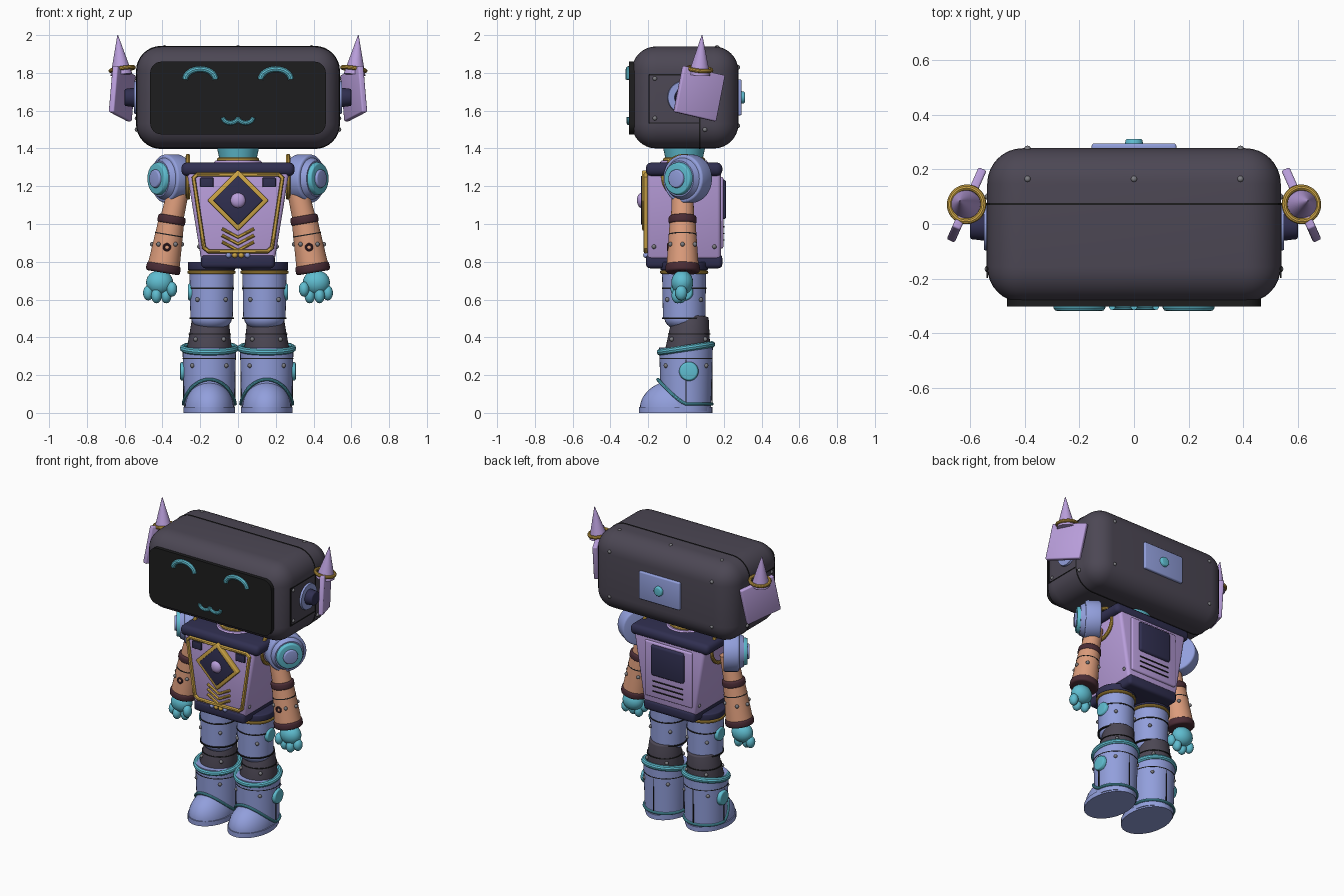
import bpy, bmesh, math
from mathutils import Vector, Matrix, Euler

if "Cube" in bpy.data.objects:
    bpy.data.objects.remove(bpy.data.objects["Cube"], do_unlink=True)


def material(name, shade):
    lin = [(c / 255 / 12.92 if c < 11 else ((c / 255 + 0.055) / 1.055) ** 2.4) for c in bytes.fromhex(shade)]
    m = bpy.data.materials.new(name)
    m.use_nodes = True
    m.diffuse_color = (*lin, 1)
    m.node_tree.nodes["Principled BSDF"].inputs["Base Color"].default_value = (*lin, 1)
    return m


lilac = material("lilac", "b99edb")
blue = material("periwinkle blue", "929fdc")
teal = material("teal", "5fbdd0")
charcoal = material("charcoal", "4c4754")
black = material("screen black", "1d1d1e")
navy = material("navy", "302f50")
gold = material("gold", "cda546")
copper = material("copper", "dc9c7b")
maroon = material("maroon", "4a2c35")
grey = material("steel grey", "7d7d82")
made = []


def finish(name, mesh, mat):
    mesh.materials.clear()
    mesh.materials.append(mat)
    ob = bpy.data.objects.new(name, mesh)
    bpy.context.collection.objects.link(ob)
    made.append(ob)
    return ob


def from_bm(name, bm, mat, matrix=None):
    if matrix:
        bm.transform(matrix)
    bmesh.ops.recalc_face_normals(bm, faces=bm.faces)
    mesh = bpy.data.meshes.new(name)
    bm.to_mesh(mesh)
    bm.free()
    return finish(name, mesh, mat)


def bevel(bm, width, segs):
    if width:
        bmesh.ops.bevel(bm, geom=bm.edges[:], offset=width, segments=segs, profile=0.5, affect='EDGES')


def box(name, loc, size, mat, round_by=0, rot=(0, 0, 0), segs=3):
    bm = bmesh.new()
    bmesh.ops.create_cube(bm, size=1)
    bm.transform(Matrix.Diagonal((*size, 1)))
    bevel(bm, round_by, segs)
    turn = Euler([math.radians(a) for a in rot]).to_matrix().to_4x4()
    return from_bm(name, bm, mat, Matrix.Translation(loc) @ turn)


def prism(name, outline, y0, y1, mat, round_by=0):
    bm = bmesh.new()
    face = bm.faces.new([bm.verts.new((x, y0, z)) for x, z in outline])
    ext = bmesh.ops.extrude_face_region(bm, geom=[face])
    for v in ext["geom"]:
        if isinstance(v, bmesh.types.BMVert):
            v.co.y = y1
    bevel(bm, round_by, 3)
    return from_bm(name, bm, mat)


def rounded(w, h, r, cz, n=8):
    pts = []
    for k, (sx, sz) in enumerate([(1, 1), (-1, 1), (-1, -1), (1, -1)]):
        for i in range(n + 1):
            a = (k + i / n) * math.pi / 2
            pts.append((sx * (w / 2 - r) + r * math.cos(a), cz + sz * (h / 2 - r) + r * math.sin(a)))
    return pts


def cyl(name, a, b, r1, r2, mat, round_by=0):
    a, b = Vector(a), Vector(b)
    bm = bmesh.new()
    bmesh.ops.create_cone(bm, cap_ends=True, segments=40, radius1=r1, radius2=r2, depth=(b - a).length)
    if round_by:
        caps = [e for e in bm.edges if abs(e.verts[0].co.z - e.verts[1].co.z) < 1e-5]
        bmesh.ops.bevel(bm, geom=caps, offset=round_by, segments=3, profile=0.5, affect='EDGES')
    turn = (b - a).to_track_quat('Z', 'Y').to_matrix().to_4x4()
    return from_bm(name, bm, mat, Matrix.Translation((a + b) / 2) @ turn)


def ball(name, loc, radii, mat, n=24):
    bm = bmesh.new()
    bmesh.ops.create_uvsphere(bm, u_segments=n, v_segments=n // 2, radius=1)
    return from_bm(name, bm, mat, Matrix.Translation(loc) @ Matrix.Diagonal((*radii, 1)))


def rivet(name, loc, mat=grey, r=0.012):
    return ball(name, loc, (r, r, r), mat, 12)


def tube(name, pts, r, mat, cyclic=False):
    cu = bpy.data.curves.new(name, 'CURVE')
    cu.dimensions = '3D'
    cu.bevel_depth, cu.bevel_resolution, cu.use_fill_caps = r, 3, True
    sp = cu.splines.new('POLY')
    sp.points.add(len(pts) - 1)
    for p, co in zip(sp.points, pts):
        p.co = (*co, 1)
    sp.use_cyclic_u = cyclic
    tmp = bpy.data.objects.new(name + "_path", cu)
    bpy.context.collection.objects.link(tmp)
    mesh = bpy.data.meshes.new_from_object(tmp.evaluated_get(bpy.context.evaluated_depsgraph_get()))
    bpy.data.objects.remove(tmp, do_unlink=True)
    return finish(name, mesh, mat)


def ring(name, loc, big, r, mat, axis=(0, 0, 1)):
    q = Vector(axis).to_track_quat('Z', 'Y')
    angles = [i * math.tau / 48 for i in range(48)]
    pts = [Vector(loc) + q @ Vector((big * math.cos(a), big * math.sin(a), 0)) for a in angles]
    return tube(name, pts, r, mat, True)


def arc(name, x, z, rx, rz, start, end, r, mat):
    angles = [math.radians(start + (end - start) * i / 16) for i in range(17)]
    return tube(name, [(x + rx * math.cos(a), -0.303, z + rz * math.sin(a)) for a in angles], r, mat)


# Head shell, seam, face screen and back plate
box("head", (0, -0.005, 1.67), (1.075, 0.565, 0.54), charcoal, 0.13, segs=8)
prism("head_seam", rounded(1.08, 0.546, 0.133, 1.67), 0.07, 0.077, black)
prism("face_screen", rounded(0.93, 0.385, 0.06, 1.667), -0.302, -0.26, black)
box("head_back_plate", (0, 0.28, 1.67), (0.31, 0.03, 0.19), blue, 0.008)
cyl("head_back_button", (0, 0.28, 1.67), (0, 0.312, 1.67), 0.036, 0.03, teal, 0.006)
for x in (-0.39, 0, 0.39):
    rivet("head_top_rivet", (x, 0.165, 1.935))
for x in (-0.39, 0.39):
    for z in (1.52, 1.83):
        rivet("head_back_rivet", (x, 0.275, z))
for x in (-0.04, 0.04):
    arc("mouth_curve", x, 1.565, 0.04, 0.03, 180, 360, 0.012, teal)

# Neck
cyl("collar", (0, -0.01, 1.3), (0, -0.01, 1.335), 0.15, 0.12, lilac)
ring("neck_ring", (0, -0.01, 1.34), 0.1, 0.012, gold)
cyl("neck", (0, -0.01, 1.33), (0, -0.01, 1.42), 0.095, 0.115, teal)

# Torso body and navy yokes
prism("torso", [(-0.275, 1.3), (0.275, 1.3), (0.195, 0.81), (-0.195, 0.81)], -0.205, 0.185, lilac, 0.02)
box("shoulder_yoke", (0, -0.01, 1.29), (0.6, 0.405, 0.072), navy, 0.03)
box("waist_yoke", (0, -0.01, 0.803), (0.39, 0.405, 0.075), navy, 0.022)
frame = [(-0.235, 1.245), (-0.215, 1.262), (0.215, 1.262), (0.235, 1.245),
         (0.18, 0.875), (0.155, 0.855), (-0.155, 0.855), (-0.18, 0.875)]
tube("chest_frame", [(x, -0.213, z) for x, z in frame], 0.012, gold, True)

# Chest emblem, chevrons and lamps
box("diamond_rim", (0, -0.213, 1.125), (0.23, 0.04, 0.23), gold, 0.008, (0, 45, 0))
box("diamond_face", (0, -0.218, 1.125), (0.185, 0.04, 0.185), navy, 0.004, (0, 45, 0))
ball("chest_gem", (0, -0.235, 1.125), (0.04, 0.025, 0.04), lilac)
for i in range(3):
    z = 0.93 - 0.035 * i
    tube("chevron", [(-0.085, -0.21, z + 0.045), (0, -0.21, z), (0.085, -0.21, z + 0.045)], 0.009, gold)
for x, m in ((-0.05, blue), (-0.017, gold), (0.017, gold), (0.05, blue)):
    rivet("waist_lamp", (x, -0.212, 0.835), m, 0.015)

# Back panel with hatch and vents
box("back_panel", (0, 0.185, 1.06), (0.36, 0.025, 0.38), lilac, 0.01)
box("back_hatch", (0, 0.195, 1.13), (0.25, 0.035, 0.21), navy, 0.015)
for z in (0.985, 0.95, 0.915):
    box("back_vent", (0, 0.199, z), (0.23, 0.008, 0.007), black)

for s, side in ((1, "left_"), (-1, "right_")):
    # Eye, side panel, ear hub and fin antenna
    arc(side + "eye", s * 0.2, 1.765, 0.08, 0.055, 0, 180, 0.016, teal)
    for z in (1.535, 1.79):
        box(side + "panel_line", (s * 0.538, -0.06, z), (0.005, 0.27, 0.006), black)
    box(side + "panel_edge", (s * 0.538, -0.195, 1.662), (0.005, 0.006, 0.26), black)
    for y, z in ((-0.165, 1.77), (-0.165, 1.56), (0.1, 1.5)):
        rivet(side + "head_rivet", (s * 0.535, y, z))
    cyl(side + "ear_hub", (s * 0.53, -0.01, 1.67), (s * 0.55, -0.01, 1.67), 0.09, 0.085, blue)
    cyl(side + "ear_cap", (s * 0.54, -0.01, 1.67), (s * 0.6, -0.01, 1.67), 0.052, 0.045, navy, 0.006)
    box(side + "ear_fin", (s * 0.613, 0.07, 1.69), (0.032, 0.245, 0.25), lilac, 0.008, (-12, 0, s * 24))
    ring(side + "antenna_ring", (s * 0.613, 0.072, 1.82), 0.062, 0.011, gold, (s * 0.15, 0.1, 1))
    cyl(side + "antenna_cone", (s * 0.617, 0.07, 1.79), (s * 0.637, 0.085, 2), 0.058, 0.002, lilac)

    # Chest plates and armhole
    box(side + "chest_plate", (s * 0.165, -0.207, 1.22), (0.07, 0.018, 0.05), navy, 0.004)
    ring(side + "armhole_ring", (s * 0.265, -0.01, 1.25), 0.11, 0.012, gold, (1, 0, 0))
    for y in (-0.17, 0.15):
        rivet(side + "torso_rivet", (s * 0.205, y, 0.88))

    # Shoulder drum, turned outward and forward
    base, out = Vector((s * 0.335, 0.02, 1.24)), Vector((s * 0.82, -0.57, 0))
    cyl(side + "shoulder_drum", base - out * 0.03, base + out * 0.07, 0.128, 0.128, blue, 0.012)
    cyl(side + "shoulder_dome", base + out * 0.06, base + out * 0.1, 0.115, 0.095, blue)
    cyl(side + "shoulder_disc", base + out * 0.09, base + out * 0.122, 0.09, 0.082, teal, 0.006)
    cyl(side + "shoulder_button", base + out * 0.11, base + out * 0.135, 0.052, 0.046, blue, 0.005)

    # Arm with bands
    upper, elbow, wrist = [Vector((s * x, -0.018, z)) for x, z in ((0.31, 1.2), (0.352, 1.02), (0.396, 0.76))]
    cyl(side + "upper_arm", upper, elbow, 0.055, 0.062, copper)
    cyl(side + "forearm", elbow, wrist, 0.068, 0.086, copper)
    down = (wrist - elbow).normalized()
    cyl(side + "elbow_band", elbow - down * 0.025, elbow + down * 0.02, 0.073, 0.075, maroon, 0.012)
    cyl(side + "wrist_cuff", wrist - down * 0.03, wrist + down * 0.018, 0.09, 0.092, maroon, 0.014)
    cyl(side + "forearm_seam", elbow + down * 0.075, elbow + down * 0.081, 0.0745, 0.075, black)
    mid = elbow.lerp(wrist, 0.55)
    ring(side + "forearm_port", mid + Vector((0, -0.077, 0)), 0.016, 0.006, maroon, (0, 1, 0))
    for a in (0, 55, 125, 180, 235, 305):
        t = math.radians(a)
        rivet(side + "arm_rivet", mid + 0.079 * Vector((math.cos(t), math.sin(t), 0.2)))

    # Hand
    ball(side + "palm", (s * 0.415, -0.02, 0.69), (0.072, 0.058, 0.065), teal)
    for x, y, z in ((0.475, -0.025, 0.635), (0.432, -0.045, 0.62), (0.38, -0.03, 0.62), (0.35, -0.05, 0.655)):
        ball(side + "finger", (s * x, y, z), (0.028, 0.032, 0.04), teal, 16)

    # Thigh, knee and calf
    lx = s * 0.14
    cyl(side + "hip_band", (lx, -0.01, 0.755), (lx, -0.01, 0.8), 0.126, 0.126, navy, 0.008)
    ring(side + "hip_ring", (lx, -0.01, 0.745), 0.118, 0.01, gold)
    cyl(side + "thigh", (lx, -0.01, 0.5), (lx, -0.01, 0.76), 0.112, 0.117, blue)
    for z in (0.66, 0.5):
        cyl(side + "thigh_seam", (lx, -0.01, z - 0.004), (lx, -0.01, z + 0.004), 0.118, 0.118, black)
    ball(side + "knee", (lx, -0.012, 0.5), (0.108, 0.102, 0.065), blue)
    cyl(side + "thigh_disc", (s * 0.24, -0.01, 0.64), (s * 0.265, -0.01, 0.64), 0.05, 0.042, teal, 0.006)
    cyl(side + "calf", (s * 0.152, 0.01, 0.33), (s * 0.145, 0.025, 0.515), 0.12, 0.095, charcoal, 0.008)
    cyl(side + "calf_seam", (s * 0.15, 0.017, 0.415), (s * 0.15, 0.017, 0.421), 0.1125, 0.112, black)
    for a in (50, 130, 230, 310):
        t = math.radians(a)
        rivet(side + "thigh_rivet", (lx + 0.116 * math.cos(t), -0.01 + 0.116 * math.sin(t), 0.6))
        rivet(side + "calf_rivet", (s * 0.15 + 0.116 * math.cos(t), 0.013 + 0.116 * math.sin(t), 0.39))

    # Boot shaft, toe, sole and trims
    bx = s * 0.152
    cyl(side + "boot_shaft", (bx, 0, 0.01), (bx, 0, 0.345), 0.132, 0.142, blue)
    ring(side + "boot_cuff", (bx, 0, 0.342), 0.138, 0.018, teal, (0, -0.15, 1))
    cyl(side + "boot_seam", (bx, 0, 0.285), (bx, 0, 0.29), 0.1415, 0.1415, black)
    toe = bmesh.new()
    bmesh.ops.create_uvsphere(toe, u_segments=32, v_segments=20, radius=1)
    bmesh.ops.bisect_plane(toe, geom=toe.verts[:] + toe.edges[:] + toe.faces[:],
                           plane_co=(0, 0, 0), plane_no=(0, 0, -1), clear_outer=True)
    from_bm(side + "boot_toe", toe, blue,
            Matrix.Translation((bx, -0.065, 0.02)) @ Matrix.Diagonal((0.13, 0.18, 0.15, 1)))
    sole = cyl(side + "boot_sole", (0, 0, 0), (0, 0, 0.032), 1, 1, blue)
    sole.data.transform(Matrix.Translation((bx, -0.055, 0)) @ Matrix.Diagonal((0.137, 0.195, 1, 1)))
    trim = []
    for i in range(48):
        a = i * math.tau / 48
        rise = max(0, math.cos(a)) ** 1.3
        trim.append((bx + 0.137 * math.sin(a), -0.137 * math.cos(a) - 0.012 * rise, 0.047 + 0.13 * rise))
    tube(side + "boot_trim", trim, 0.009, teal, True)
    cyl(side + "boot_disc", (s * 0.28, 0.015, 0.22), (s * 0.306, 0.015, 0.22), 0.053, 0.046, teal, 0.006)
    for a in (0, 90, 180):
        t = math.radians(a)
        box(side + "boot_line", (bx + 0.137 * math.cos(t), 0.137 * math.sin(t), 0.17), (0.006, 0.006, 0.23), black)
    for a in (50, 130, 230, 310):
        t = math.radians(a)
        rivet(side + "boot_rivet", (bx + 0.139 * math.cos(t), 0.139 * math.sin(t), 0.25))

# Smooth shading with sharp edges kept
for ob in made:
    ob.select_set(True)
bpy.context.view_layer.objects.active = made[0]
bpy.ops.object.shade_smooth_by_angle(angle=math.radians(35))
